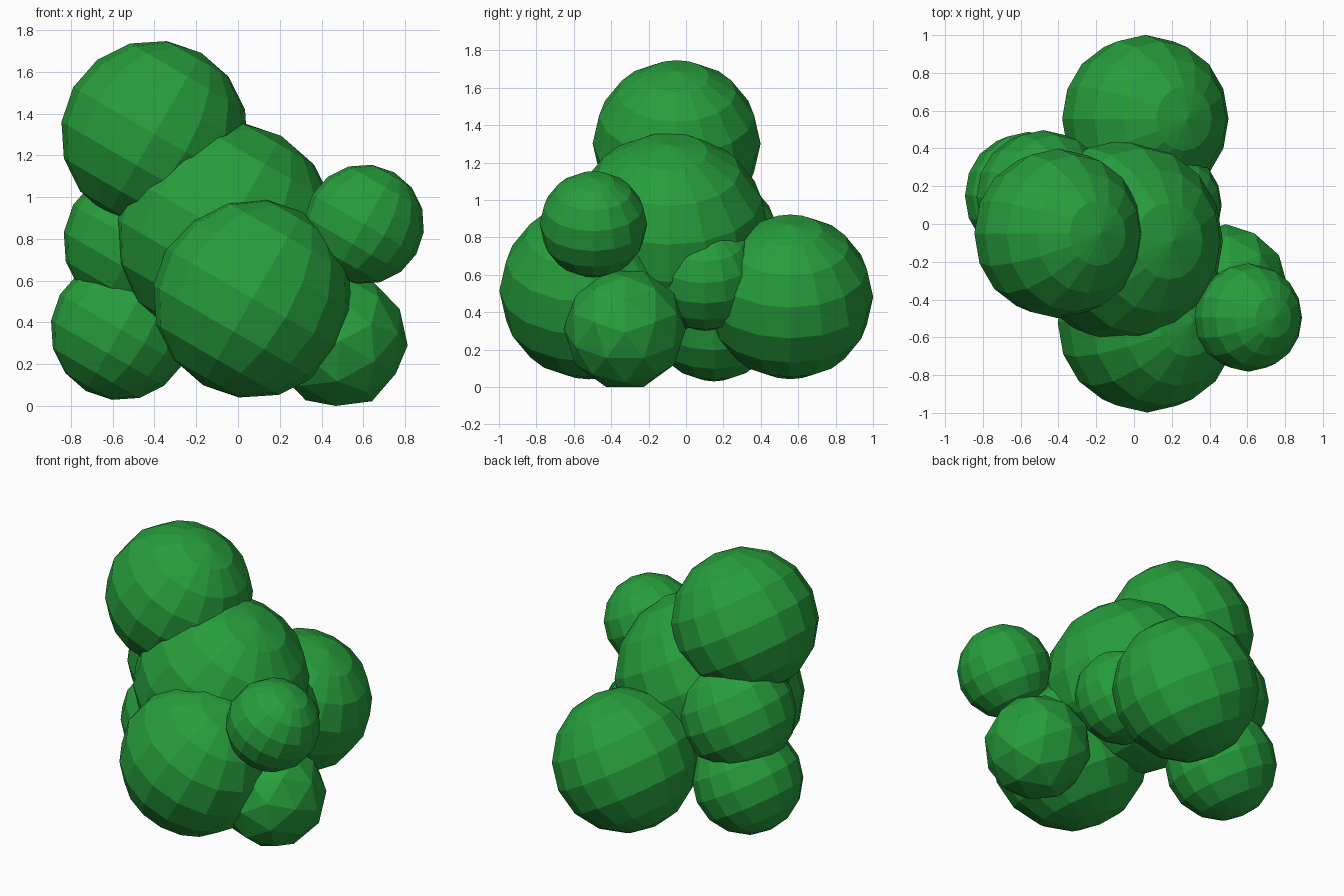
import bpy
import math

if "Cube" in bpy.data.objects:
    bpy.data.objects.remove(bpy.data.objects["Cube"])

# Single foliage colour
leaf = bpy.data.materials.new("leaf green")
leaf.diffuse_color = (0.02, 0.34, 0.045, 1.0)
leaf.use_nodes = True
leaf.node_tree.nodes["Principled BSDF"].inputs["Base Color"].default_value = leaf.diffuse_color

TILT = (0.0, math.radians(30), 0.0)  # every clump leans towards +x


def clump(name, center, radius, ico=False):
    """Flat-shaded low-poly ball of leaves."""
    if ico:
        bpy.ops.mesh.primitive_ico_sphere_add(
            subdivisions=2, radius=radius, location=center, rotation=TILT)
    else:
        bpy.ops.mesh.primitive_uv_sphere_add(
            segments=16, ring_count=8, radius=radius, location=center, rotation=TILT)
    ob = bpy.context.object
    ob.name = name
    ob.data.materials.append(leaf)
    bpy.ops.object.shade_flat()
    return ob


# Leaf clumps: name, centre, radius
clumps = [
    ("main_clump", (-0.06, -0.09, 0.83), 0.535),
    ("top_clump", (-0.40, -0.05, 1.302), 0.449),
    ("front_clump", (0.07, -0.52, 0.515), 0.478),
    ("back_clump", (0.06, 0.557, 0.482), 0.444),
    ("right_clump", (0.605, -0.495, 0.87), 0.287),
    ("left_lower_clump", (-0.56, 0.15, 0.365), 0.338),
    ("left_upper_clump", (-0.48, 0.14, 0.785), 0.357),
    ("inner_right_clump", (0.17, 0.10, 0.595), 0.297),
]
for name, center, radius in clumps:
    clump(name, center, radius)

# Coarser clump low on the right
clump("right_lower_clump", (0.487, -0.327, 0.31), 0.326, ico=True)
